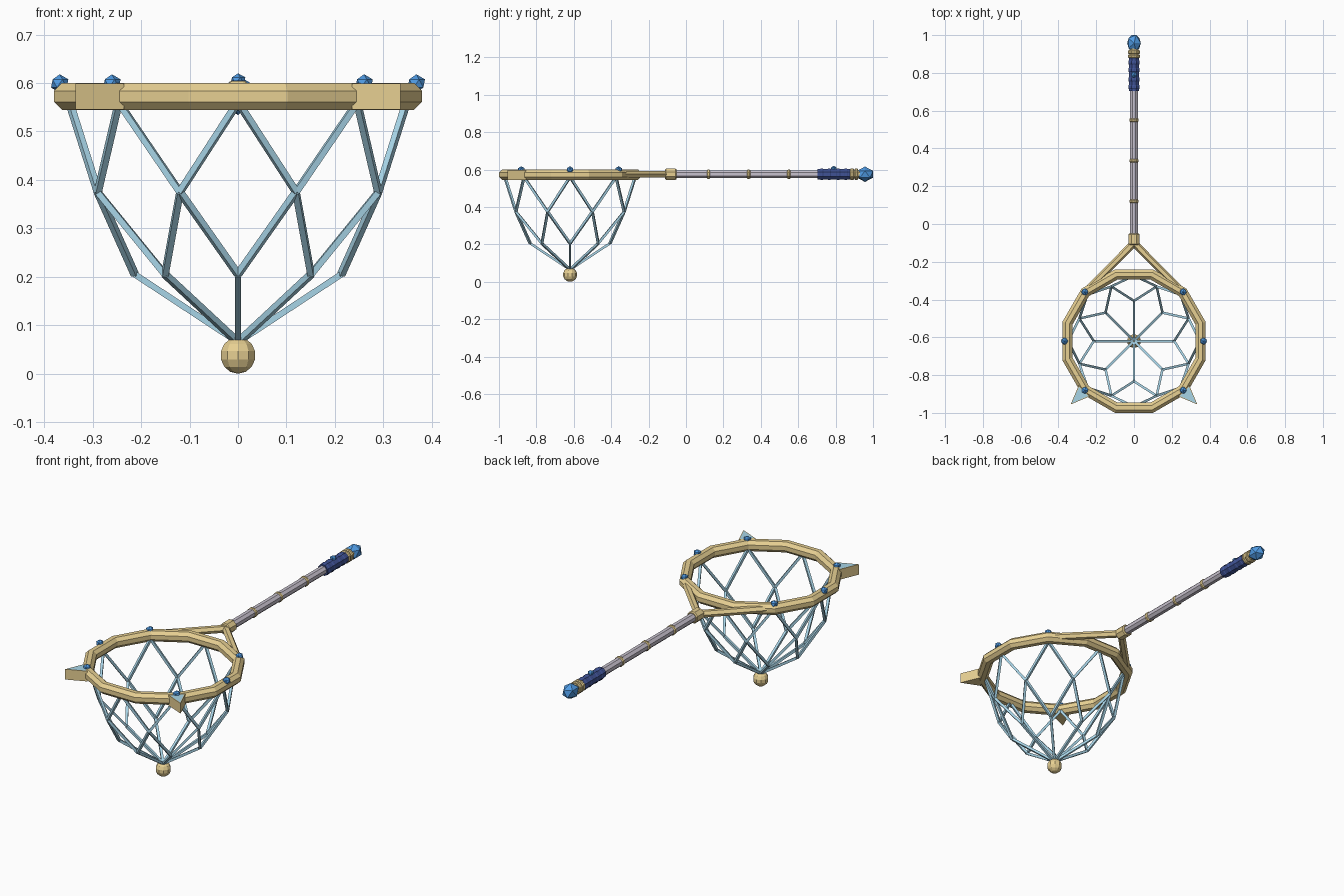
import bpy, bmesh
from math import sin, cos, pi, radians
from mathutils import Vector, Matrix

if "Cube" in bpy.data.objects:
    bpy.data.objects.remove(bpy.data.objects["Cube"])


def material(name, rgb):
    m = bpy.data.materials.new(name)
    m.use_nodes = True
    m.diffuse_color = (*rgb, 1)
    m.node_tree.nodes["Principled BSDF"].inputs["Base Color"].default_value = (*rgb, 1)
    return m


GOLD = material("pale gold", (0.80, 0.63, 0.29))
ICE = material("ice blue cord", (0.42, 0.71, 0.86))
STEEL = material("grey shaft", (0.58, 0.54, 0.62))
NAVY = material("navy leather", (0.05, 0.085, 0.30))
GEM = material("blue gem", (0.08, 0.33, 0.78))

HOOP = Vector((0, -0.62, 0.5725))   # hoop centre
AXIS = 0.575                        # height of the handle


def finish(name, bm, *mats):
    bmesh.ops.recalc_face_normals(bm, faces=bm.faces)
    mesh = bpy.data.meshes.new(name)
    bm.to_mesh(mesh)
    bm.free()
    for m in mats:
        mesh.materials.append(m)
    ob = bpy.data.objects.new(name, mesh)
    bpy.context.collection.objects.link(ob)
    return ob


def rod(bm, a, b, r, sides):
    """Straight bar from a to b, with a flat side up."""
    d = b - a
    turn = d.to_track_quat("Z", "Y").to_matrix().to_4x4() @ Matrix.Rotation(pi / sides, 4, "Z")
    bmesh.ops.create_cone(bm, cap_ends=True, segments=sides, radius1=r, radius2=r,
                          depth=d.length, matrix=Matrix.Translation((a + b) / 2) @ turn)


def lathe(bm, profile, sides, phase=0.0, closed=False):
    """Turn (radius, height) points around z."""
    rings = []
    for r, h in profile:
        rings.append([bm.verts.new((r * cos(phase + 2 * pi * i / sides),
                                    r * sin(phase + 2 * pi * i / sides), h))
                      for i in range(sides)])
    pairs = list(zip(rings, rings[1:]))
    if closed:
        pairs.append((rings[-1], rings[0]))
    else:
        bm.faces.new(rings[0])
        bm.faces.new(rings[-1])
    for a, b in pairs:
        for i in range(sides):
            j = (i + 1) % sides
            bm.faces.new((a[i], a[j], b[j], b[i]))


def handle_part(name, profile, mat, sides=8):
    """Turned part lying along y; profile is (radius, y)."""
    bm = bmesh.new()
    lathe(bm, profile, sides, pi / sides)
    bm.transform(Matrix.Translation((0, 0, AXIS)) @ Matrix.Rotation(-pi / 2, 4, "X"))
    return finish(name, bm, mat)


def handle_ring(name, y, r, half, mat):
    """Bevelled band around the handle."""
    handle_part(name, [(r - 0.004, y - half), (r, y - half * 0.5),
                       (r, y + half * 0.5), (r - 0.004, y + half)], mat)


def gem(name, loc, scale):
    bm = bmesh.new()
    bmesh.ops.create_icosphere(bm, subdivisions=1, radius=1,
                               matrix=Matrix.Translation(loc) @ Matrix.Diagonal((*scale, 1)))
    return finish(name, bm, GEM)


def around(angle, r, z):
    return Vector((r * cos(angle), HOOP.y + r * sin(angle), z))


# Hoop: twelve straight pieces with an octagonal section
bm = bmesh.new()
section = [(0.365 + 0.03 * cos(pi / 8 + k * pi / 4), 0.03 * sin(pi / 8 + k * pi / 4))
           for k in range(8)]
lathe(bm, section, 12, pi / 12, closed=True)
bm.transform(Matrix.Translation(HOOP))
finish("hoop", bm, GOLD)

# Net: diamond mesh of square cords gathered at the bottom
bm = bmesh.new()
step = pi / 4
cord = 0.009
bottom = Vector((0, HOOP.y, 0.065))
for k in range(8):
    top = around(k * step, 0.348, 0.56)
    low = around(k * step, 0.213, 0.205)
    for side in (-0.5, 0.5):
        knot = around((k + side) * step, 0.313, 0.375)
        rod(bm, top, knot, cord, 4)
        rod(bm, knot, low, cord, 4)
    rod(bm, low, bottom, cord, 4)
finish("net", bm, ICE)

# Weight under the net
bm = bmesh.new()
bmesh.ops.create_uvsphere(bm, u_segments=10, v_segments=7, radius=0.038,
                          matrix=Matrix.Translation((0, HOOP.y, 0.038)))
finish("net_weight", bm, GOLD)

# Gems on the hoop
for deg in (0, 45, 135, 180, 225, 315):
    gem("hoop_gem", around(radians(deg), 0.368, 0.599), (0.02, 0.02, 0.019))

# Pointed fins at the front, each with an inlaid top
for name, deg in (("fin_left", 315), ("fin_right", 225)):
    a = radians(deg)
    out = Vector((cos(a), sin(a), 0))
    across = Vector((-sin(a), cos(a), 0))
    base = Vector((0, HOOP.y, 0.545))
    bm = bmesh.new()
    tri = [base + out * 0.474, base + out * 0.373 + across * 0.041,
           base + out * 0.373 - across * 0.041]
    face = bm.faces.new([bm.verts.new(p) for p in tri])
    ext = bmesh.ops.extrude_face_region(bm, geom=[face])["geom"]
    bmesh.ops.translate(bm, vec=(0, 0, 0.054),
                        verts=[v for v in ext if isinstance(v, bmesh.types.BMVert)])
    cap = [f for f in ext if isinstance(f, bmesh.types.BMFace)]
    bmesh.ops.inset_region(bm, faces=cap, thickness=0.008)
    for f in cap:
        f.material_index = 1
    finish(name, bm, GOLD, ICE)

# Forked braces from hoop to handle
for name, deg in (("brace_left", 45), ("brace_right", 135)):
    bm = bmesh.new()
    rod(bm, Vector((0, -0.1, AXIS)), around(radians(deg), 0.365, AXIS), 0.019, 6)
    finish(name, bm, GOLD)

# Handle: collar, shaft and bands
handle_part("collar", [(0.027, -0.112), (0.032, -0.107), (0.032, -0.055), (0.027, -0.05)], GOLD)
handle_part("shaft", [(0.023, -0.09), (0.023, 0.72)], STEEL)
for y in (0.12, 0.335, 0.55):
    handle_ring("shaft_band", y, 0.027, 0.009, GOLD)

# Grip with a few raised wraps
handle_part("grip", [(0.03, 0.703), (0.03, 0.878)], NAVY)
for y in (0.725, 0.765, 0.815, 0.855):
    handle_ring("grip_wrap", y, 0.0325, 0.012, NAVY)
gem("grip_gem", (0, 0.79, 0.605), (0.017, 0.017, 0.015))

# Pommel: gold rings and the end gem
handle_part("pommel_core", [(0.026, 0.87), (0.026, 0.93)], GOLD)
for y in (0.888, 0.91):
    handle_ring("pommel_ring", y, 0.034, 0.01, GOLD)
gem("pommel_gem", (0, 0.957, AXIS), (0.04, 0.051, 0.041))
